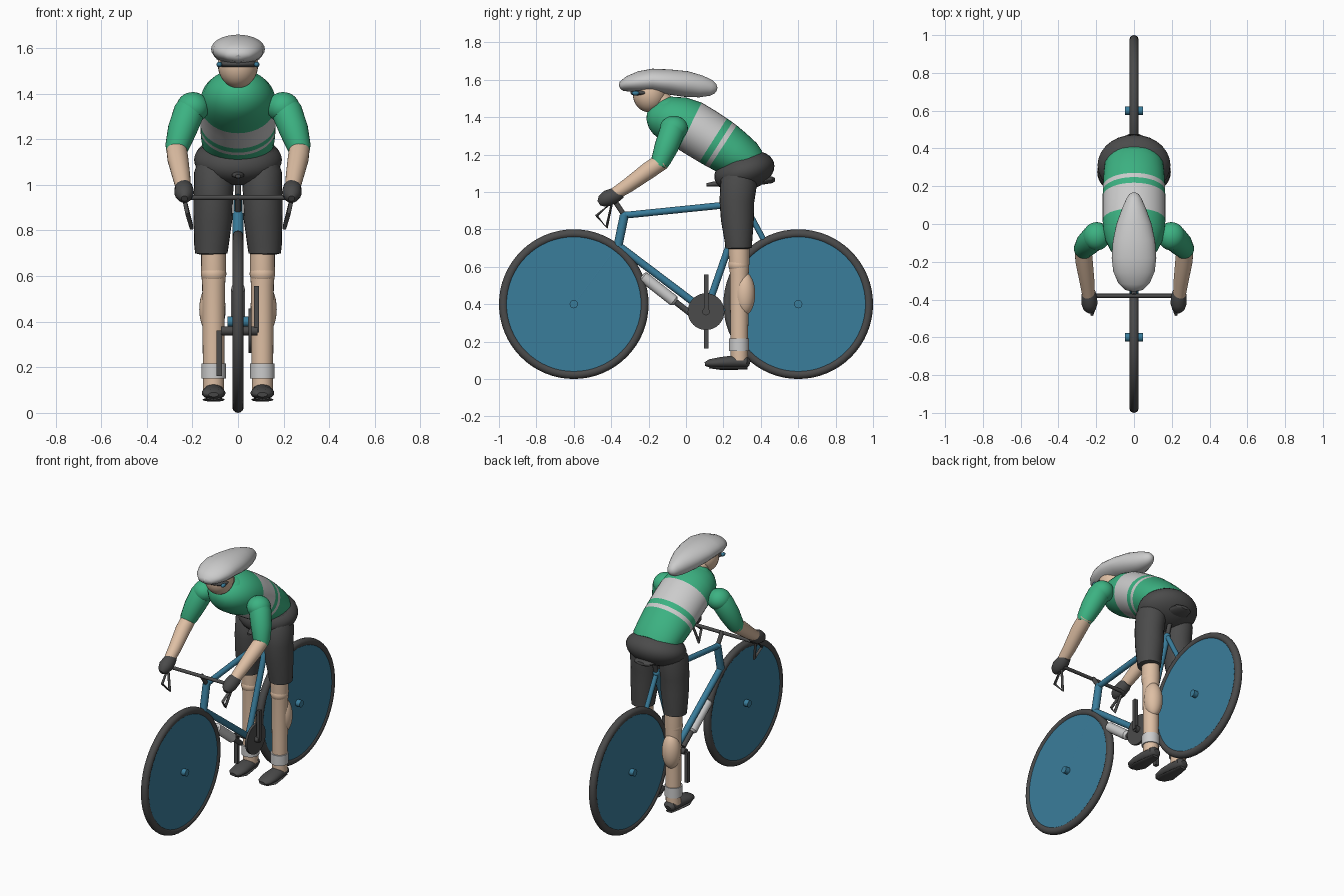
import bpy, bmesh, math
from mathutils import Vector


def mat(name, r, g, b):
    m = bpy.data.materials.new(name)
    m.diffuse_color = (r, g, b, 1)
    return m


BLUE = mat("blue", 0.042, 0.205, 0.33)
GREEN = mat("green", 0.045, 0.445, 0.223)
SKIN = mat("skin", 0.73, 0.52, 0.37)
DARK = mat("dark", 0.07, 0.07, 0.07)
GREY = mat("light_grey", 0.55, 0.55, 0.55)


def finish(ob, angle=40):
    bpy.ops.object.select_all(action='DESELECT')
    ob.select_set(True)
    bpy.context.view_layer.objects.active = ob
    bpy.ops.object.shade_smooth_by_angle(angle=math.radians(angle))
    return ob


def loft(name, sections, mats, bands=None, n=24, closed=False):
    """Skin ellipses (x, y, z, half width, half height) along a path."""
    bm = bmesh.new()
    pts = [Vector(s[:3]) for s in sections]
    k, rings = len(pts), []
    for i, s in enumerate(sections):
        if closed:
            d = (pts[(i + 1) % k] - pts[i - 1]).normalized()
        else:
            d = (pts[min(i + 1, k - 1)] - pts[max(i - 1, 0)]).normalized()
        ref = Vector((1, 0, 0)) if abs(d.x) < 0.9 else Vector((0, 0, 1))
        u = (ref - d * ref.dot(d)).normalized()
        v = d.cross(u)
        ru, rv = s[3], s[-1]
        rings.append([bm.verts.new(pts[i] + u * ru * math.cos(a) + v * rv * math.sin(a))
                      for a in (2 * math.pi * j / n for j in range(n))])
    for i in range(k if closed else k - 1):
        a, b = rings[i], rings[(i + 1) % k]
        for j in range(n):
            f = bm.faces.new((a[j], a[(j + 1) % n], b[(j + 1) % n], b[j]))
            f.material_index = bands[i] if bands else 0
    if not closed:
        bm.faces.new(rings[0][::-1])
        bm.faces.new(rings[-1])
    bmesh.ops.recalc_face_normals(bm, faces=bm.faces[:])
    me = bpy.data.meshes.new(name)
    bm.to_mesh(me)
    bm.free()
    for m in mats:
        me.materials.append(m)
    ob = bpy.data.objects.new(name, me)
    bpy.context.collection.objects.link(ob)
    return finish(ob)


def rod(name, a, b, r, m, n=16):
    return loft(name, [(*a, r), (*b, r)], [m], n=n)


def ball(name, loc, size, m, tilt=0):
    bpy.ops.mesh.primitive_uv_sphere_add(segments=28, ring_count=16, location=loc, rotation=(tilt, 0, 0))
    ob = bpy.context.object
    ob.name, ob.scale = name, size
    ob.data.materials.append(m)
    return finish(ob, 60)


def box(name, loc, size, m):
    bpy.ops.mesh.primitive_cube_add(size=1, location=loc)
    ob = bpy.context.object
    ob.name, ob.scale = name, size
    ob.data.materials.append(m)


# wheels: tyre, solid disc, hub
for tag, y in (("front", -0.6), ("rear", 0.6)):
    bpy.ops.mesh.primitive_torus_add(location=(0, y, 0.4), rotation=(0, math.pi / 2, 0), major_segments=64,
                                     minor_segments=14, major_radius=0.376, minor_radius=0.024)
    bpy.context.object.name = tag + "_tyre"
    bpy.context.object.data.materials.append(DARK)
    finish(bpy.context.object, 60)
    rod(tag + "_wheel_disc", (-0.017, y, 0.4), (0.017, y, 0.4), 0.365, BLUE, 64)
    rod(tag + "_hub", (-0.047, y, 0.4), (0.047, y, 0.4), 0.022, BLUE)

# frame tubes, given as (y, z)
bb, seat, head, crown = (0.107, 0.36), (0.31, 0.94), (-0.33, 0.875), (-0.363, 0.715)
for name, a, b, r in (("head_tube", crown, head, 0.024), ("top_tube", head, seat, 0.018),
                      ("down_tube", crown, bb, 0.02), ("seat_tube", bb, seat, 0.019),
                      ("seat_stay", seat, (0.6, 0.4), 0.015), ("chain_stay", bb, (0.6, 0.4), 0.015),
                      ("fork", crown, (-0.6, 0.4), 0.0175)):
    rod(name, (0, *a), (0, *b), r, BLUE)
for name, p in (("head_joint", head), ("crown_joint", crown), ("seat_joint", seat)):
    ball(name, (0, *p), (0.021, 0.021, 0.021), BLUE)
rod("seat_post", (0, *seat), (0, 0.345, 1.05), 0.014, DARK)
loft("saddle", [(0, 0.11, 1.038, 0.012, 0.008), (0, 0.15, 1.042, 0.025, 0.014), (0, 0.28, 1.05, 0.04, 0.02),
                (0, 0.40, 1.06, 0.075, 0.022), (0, 0.46, 1.065, 0.06, 0.018), (0, 0.475, 1.066, 0.03, 0.01)], [DARK])

# crankset
rod("crank_axle", (-0.075, *bb), (0.085, *bb), 0.02, DARK)
rod("chainring", (0.045, *bb), (0.06, *bb), 0.098, DARK, 40)
box("right_crank", (0.081, 0.107, 0.455), (0.022, 0.024, 0.205), DARK)
box("left_crank", (-0.083, 0.107, 0.262), (0.024, 0.024, 0.2), DARK)

# bottle under the down tube
loft("bottle", [(0, -0.235, 0.552, 0.02), (0, -0.228, 0.546, 0.03), (0, -0.065, 0.418, 0.03),
                (0, -0.055, 0.411, 0.018)], [GREY])
rod("bottle_cap", (0, -0.06, 0.415), (0, 0.03, 0.345), 0.016, DARK)

# handlebar, stem and drops
rod("stem", (0, *head), (0, -0.38, 0.95), 0.014, DARK)
rod("handlebar", (-0.235, -0.38, 0.945), (0.235, -0.38, 0.945), 0.011, DARK)

for tag, s in (("right", 1), ("left", -1)):
    loft(tag + "_drop_loop", [(s * 0.237, -0.395, 0.945, 0.009), (s * 0.222, -0.478, 0.873, 0.009),
                              (s * 0.203, -0.425, 0.81, 0.009)], [DARK], n=10, closed=True)
    # legs
    loft(tag + "_shorts_leg", [(s * 0.10, 0.30, 1.12, 0.07), (s * 0.105, 0.282, 1.05, 0.088, 0.098),
                               (s * 0.108, 0.272, 0.95, 0.086, 0.093), (s * 0.11, 0.275, 0.85, 0.085, 0.088),
                               (s * 0.117, 0.281, 0.73, 0.075, 0.073), (s * 0.117, 0.282, 0.70, 0.071, 0.071),
                               (s * 0.117, 0.282, 0.695, 0.05)], [DARK])
    loft(tag + "_shin", [(s * 0.107, 0.283, 0.72, 0.054, 0.056), (s * 0.107, 0.284, 0.62, 0.055, 0.055),
                         (s * 0.107, 0.285, 0.56, 0.05), (s * 0.107, 0.285, 0.3, 0.048),
                         (s * 0.107, 0.285, 0.1, 0.046)], [SKIN])
    ball(tag + "_calf", (s * 0.112, 0.313, 0.455), (0.058, 0.057, 0.115), SKIN)
    ball(tag + "_knee", (s * 0.107, 0.282, 0.61), (0.056, 0.056, 0.05), SKIN)
    rod(tag + "_sock", (s * 0.107, 0.283, 0.15), (s * 0.107, 0.283, 0.217), 0.054, GREY, 24)
    loft(tag + "_shoe", [(s * 0.107, 0.342, 0.085, 0.02, 0.015), (s * 0.107, 0.325, 0.09, 0.04, 0.032),
                         (s * 0.107, 0.26, 0.092, 0.045, 0.035), (s * 0.107, 0.18, 0.087, 0.052, 0.029),
                         (s * 0.107, 0.125, 0.083, 0.044, 0.022), (s * 0.107, 0.101, 0.08, 0.022, 0.01)], [DARK])
    loft(tag + "_sole", [(s * 0.107, 0.33, 0.058, 0.025, 0.007), (s * 0.107, 0.27, 0.058, 0.036, 0.009),
                         (s * 0.107, 0.18, 0.058, 0.048, 0.009), (s * 0.107, 0.125, 0.064, 0.03, 0.007)], [DARK])
    # arms and gloves
    ball(tag + "_shoulder", (s * 0.198, -0.065, 1.34), (0.072, 0.075, 0.067), GREEN)
    loft(tag + "_sleeve", [(s * 0.195, -0.06, 1.36, 0.058), (s * 0.215, -0.075, 1.32, 0.068),
                           (s * 0.245, -0.105, 1.24, 0.064), (s * 0.268, -0.135, 1.165, 0.052),
                           (s * 0.274, -0.145, 1.135, 0.04)], [GREEN])
    loft(tag + "_forearm", [(s * 0.27, -0.125, 1.165, 0.045), (s * 0.264, -0.2, 1.115, 0.046),
                            (s * 0.248, -0.31, 1.035, 0.039), (s * 0.237, -0.41, 0.97, 0.031)], [SKIN])
    loft(tag + "_glove", [(s * 0.24, -0.345, 0.998, 0.03), (s * 0.238, -0.375, 0.985, 0.04),
                          (s * 0.236, -0.42, 0.966, 0.043), (s * 0.235, -0.45, 0.95, 0.033),
                          (s * 0.235, -0.466, 0.94, 0.014)], [DARK])
    ball(tag + "_helmet_vent", (s * 0.055, -0.315, 1.585), (0.011, 0.014, 0.011), GREY)
    ball(tag + "_glasses_hinge", (s * 0.082, -0.27, 1.528), (0.012, 0.02, 0.012), BLUE)

# hips
ball("shorts_seat", (0, 0.312, 1.11), (0.193, 0.165, 0.105), DARK, 0.3)
ball("shorts_waist", (0, 0.29, 1.13), (0.172, 0.125, 0.09), DARK, 0.4)

# jersey with chest bands
loft("jersey", [(0, 0.36, 1.14, 0.13, 0.09), (0, 0.32, 1.165, 0.155, 0.112), (0, 0.25, 1.208, 0.162, 0.128),
                (0, 0.197, 1.243, 0.165, 0.135), (0, 0.175, 1.257, 0.165, 0.137), (0, 0.145, 1.276, 0.166, 0.138),
                (0, 0.085, 1.314, 0.166, 0.14), (0, 0.022, 1.352, 0.166, 0.14), (0, -0.035, 1.373, 0.163, 0.137),
                (0, -0.09, 1.385, 0.15, 0.125), (0, -0.14, 1.387, 0.125, 0.105), (0, -0.18, 1.386, 0.09, 0.075),
                (0, -0.203, 1.384, 0.05, 0.042), (0, -0.21, 1.383, 0.015, 0.012)],
     [GREEN, GREY], bands=[0, 0, 0, 1, 0, 1, 1, 0, 0, 0, 0, 0, 0], n=36)
ball("jersey_collar", (0, -0.085, 1.43), (0.11, 0.1, 0.08), GREEN)

# head, helmet and glasses
loft("neck", [(0, -0.07, 1.42, 0.06), (0, -0.19, 1.53, 0.062)], [SKIN])
ball("face", (0, -0.195, 1.525), (0.088, 0.09, 0.1), SKIN)
ball("glasses", (0, -0.235, 1.53), (0.088, 0.062, 0.022), DARK)
loft("helmet", [(0, -0.355, 1.56, 0.015, 0.01), (0, -0.345, 1.565, 0.05, 0.026), (0, -0.31, 1.577, 0.085, 0.042),
                (0, -0.25, 1.587, 0.11, 0.058), (0, -0.18, 1.595, 0.118, 0.064), (0, -0.09, 1.588, 0.112, 0.067),
                (0, 0.0, 1.577, 0.093, 0.069), (0, 0.08, 1.564, 0.064, 0.059), (0, 0.135, 1.556, 0.04, 0.042),
                (0, 0.158, 1.553, 0.025, 0.025), (0, 0.167, 1.552, 0.008, 0.008)], [GREY], n=32)
